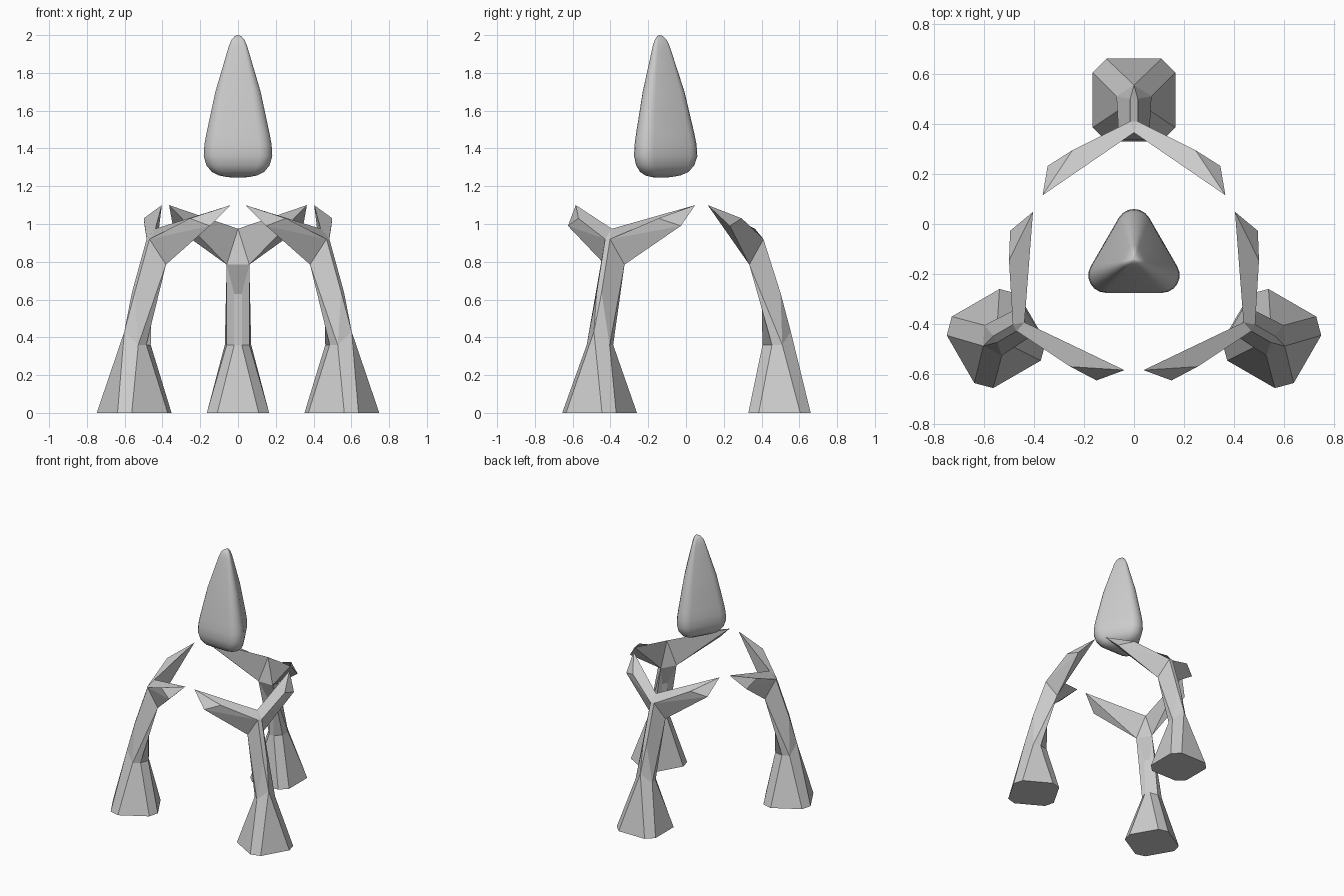
import bpy, bmesh, math
from mathutils import Matrix, Vector

cube = bpy.data.objects.get("Cube")
if cube:
    bpy.data.objects.remove(cube)

AXIS = Vector((0, -0.14, 0))  # vertical axis shared by the legs and the spire

stone = bpy.data.materials.new("light_grey")
stone.use_nodes = True
grey = (0.6, 0.6, 0.6, 1)
stone.diffuse_color = grey
stone.node_tree.nodes["Principled BSDF"].inputs["Base Color"].default_value = grey


def add_object(name, bm):
    bmesh.ops.recalc_face_normals(bm, faces=bm.faces)
    mesh = bpy.data.meshes.new(name)
    bm.to_mesh(mesh)
    bm.free()
    mesh.materials.append(stone)
    obj = bpy.data.objects.new(name, mesh)
    bpy.context.collection.objects.link(obj)
    return obj


# Corners of one half of the back leg; the other half is mirrored in x
half = {
    "foot_out": (0.11, 0.66, 0), "foot_side_out": (0.165, 0.605, 0),
    "foot_side_in": (0.165, 0.385, 0), "foot_in": (0.11, 0.33, 0),
    "heel": (0, 0.555, 0.43), "shin_out": (0.07, 0.51, 0.36),
    "shin_in": (0.06, 0.455, 0.36), "shin_front": (0.02, 0.405, 0.36),
    "knee_out": (0.015, 0.50, 0.637), "knee_in": (0.02, 0.40, 0.63),
    "armpit": (0.06, 0.335, 0.785), "shoulder": (0.015, 0.41, 0.92),
    "notch": (0, 0.365, 0.975), "elbow": (0.245, 0.295, 1.03),
    "wrist": (0.345, 0.232, 0.99), "tip": (0.365, 0.115, 1.10),
}
side_faces = [
    "heel foot_out foot_side_out shin_out",
    "shin_out foot_side_out foot_side_in shin_in",
    "shin_in foot_side_in foot_in shin_front",
    "knee_out heel shin_out", "shoulder knee_out shin_out armpit",
    "armpit shin_out shin_in", "armpit shin_in shin_front knee_in",
    "tip elbow shoulder notch", "shoulder armpit wrist",
    "shoulder wrist elbow", "wrist elbow tip", "tip wrist armpit",
    "tip armpit notch",
]
# Chains whose two sides are bridged across the middle
bridges = [
    "foot_out heel", "foot_in shin_front", "heel knee_out",
    "knee_out shoulder", "shoulder notch", "notch armpit",
    "armpit knee_in", "knee_in shin_front",
    "foot_out foot_side_out foot_side_in foot_in",
]


def build_leg(name, angle):
    bm = bmesh.new()
    right, left = {}, {}
    for key, (x, y, z) in half.items():
        right[key] = bm.verts.new((x, y, z))
        left[key] = bm.verts.new((-x, y, z)) if x else right[key]
    for face in side_faces:
        for side in (right, left):
            bm.faces.new([side[k] for k in face.split()])
    for chain in bridges:
        keys = chain.split()
        loop = [right[k] for k in keys] + [left[k] for k in reversed(keys)]
        bm.faces.new(list(dict.fromkeys(loop)))
    turn = Matrix.Translation(AXIS) @ Matrix.Rotation(angle, 4, "Z") @ Matrix.Translation(-AXIS)
    bm.transform(turn)
    return add_object(name, bm)


for i, name in enumerate(("back_leg", "front_right_leg", "front_left_leg")):
    build_leg(name, i * math.tau / 3)


# Floating spire: rounded triangle sections lofted along a teardrop profile
def section(scale, z, steps=7):
    ring = []
    for corner in range(3):
        mid = math.pi / 2 + corner * math.tau / 3
        centre = Vector((math.cos(mid), math.sin(mid), 0)) * 0.13
        for s in range(steps):
            a = mid + (s / (steps - 1) - 0.5) * math.tau / 3
            p = centre + Vector((math.cos(a), math.sin(a), 0)) * 0.07
            ring.append(p * scale + AXIS + Vector((0, 0, z)))
    return ring


profile = [(0.3, 1.248), (0.55, 1.257), (0.76, 1.275), (0.92, 1.31), (1, 1.36),
           (0.98, 1.42), (0.92, 1.48), (0.66, 1.7), (0.4, 1.86), (0.27, 1.94),
           (0.19, 1.975), (0.09, 1.995)]
bm = bmesh.new()
rings = [[bm.verts.new(p) for p in section(*sz)] for sz in profile]
for low, high in zip(rings, rings[1:]):
    for i in range(len(low)):
        j = (i + 1) % len(low)
        bm.faces.new((low[i], low[j], high[j], high[i]))
for ring, z in ((rings[0], 1.245), (rings[-1], 2.0)):
    pole = bm.verts.new(AXIS + Vector((0, 0, z)))
    for i in range(len(ring)):
        bm.faces.new((ring[i], ring[(i + 1) % len(ring)], pole))
spire = add_object("floating_spire", bm)
spire.data.polygons.foreach_set("use_smooth", [True] * len(spire.data.polygons))
